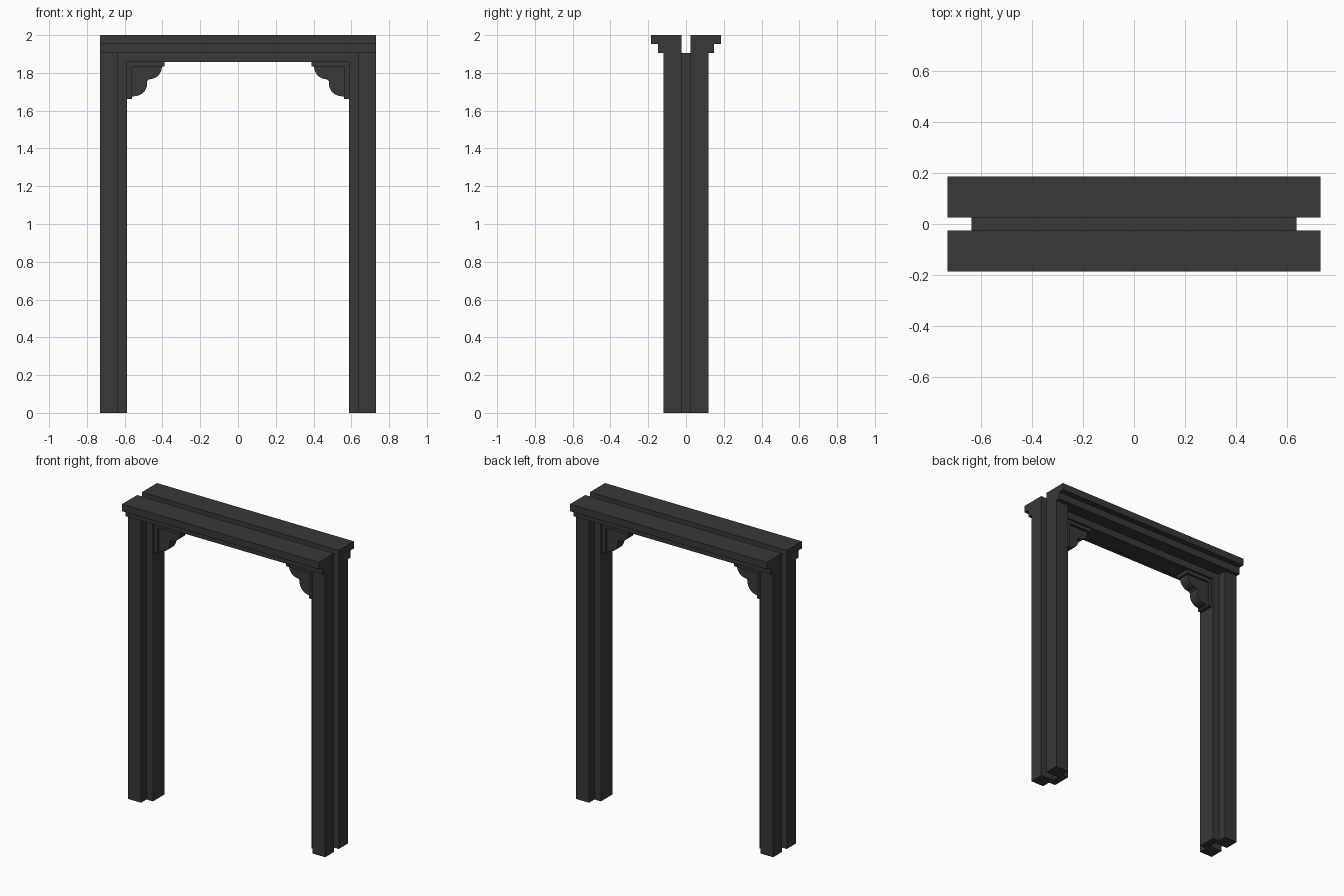
import bpy, bmesh
from math import cos, sin, pi

if "Cube" in bpy.data.objects:
    bpy.data.objects.remove(bpy.data.objects["Cube"])

dark = bpy.data.materials.new("dark_paint")
dark.diffuse_color = (0.04, 0.04, 0.04, 1)
dark.use_nodes = True
dark.node_tree.nodes["Principled BSDF"].inputs["Base Color"].default_value = dark.diffuse_color


def finish(name, bm):
    bmesh.ops.recalc_face_normals(bm, faces=bm.faces)
    mesh = bpy.data.meshes.new(name)
    bm.to_mesh(mesh)
    bm.free()
    mesh.materials.append(dark)
    obj = bpy.data.objects.new(name, mesh)
    bpy.context.collection.objects.link(obj)
    return obj


def extrude(name, points, offset):
    """Extrude a closed outline of 3D points along an offset."""
    bm = bmesh.new()
    face = bm.faces.new([bm.verts.new(p) for p in points])
    geom = bmesh.ops.extrude_face_region(bm, geom=[face])["geom"]
    verts = [v for v in geom if isinstance(v, bmesh.types.BMVert)]
    bmesh.ops.translate(bm, vec=offset, verts=verts)
    return finish(name, bm)


def xz_profile(name, outline, half_depth):
    return extrude(name, [(x, -half_depth, z) for x, z in outline], (0, 2 * half_depth, 0))


def arc(cx, cz, r, n=8):
    """Quarter round from straight below the centre to its right."""
    return [(cx + r * sin(i / n * pi / 2), cz - r * cos(i / n * pi / 2)) for i in range(n + 1)]


OUT, MID, INN = 0.73, 0.635, 0.587      # post outside, post inside, lining inside
LINTEL, LINING = 1.905, 1.858           # undersides of lintel and lining

for side, s in (("front", -1), ("back", 1)):
    # stepped lintel
    section = [(0.025, LINTEL), (0.147, LINTEL), (0.147, 1.953),
               (0.185, 1.953), (0.185, 2.0), (0.025, 2.0)]
    extrude(side + "_lintel", [(-OUT, s * y, z) for y, z in section], (2 * OUT, 0, 0))
    # posts
    for hand, h in (("left", -1), ("right", 1)):
        post = [(h * OUT, s * 0.025, 0), (h * MID, s * 0.025, 0),
                (h * MID, s * 0.12, 0), (h * OUT, s * 0.12, 0)]
        extrude(f"{side}_{hand}_post", post, (0, 0, LINTEL))

# inner lining running up, across and down between the posts
xz_profile("door_lining", [(-MID, 0), (-INN, 0), (-INN, LINING), (INN, LINING),
                           (INN, 0), (MID, 0), (MID, LINTEL), (-MID, LINTEL)], 0.062)

# corner brackets: L-shaped plate with a scalloped web
plate = [(-INN, 1.663), (-0.562, 1.663), (-0.562, 1.833), (-0.39, 1.833),
         (-0.39, LINING), (-INN, LINING)]
web = ([(-0.562, 1.676)] + arc(-0.55, 1.745, 0.069) + [(-0.481, 1.757)]
       + arc(-0.47, 1.833, 0.067) + [(-0.562, 1.833)])
for hand, h in (("left", 1), ("right", -1)):
    xz_profile(hand + "_bracket_plate", [(h * x, z) for x, z in plate], 0.05)
    xz_profile(hand + "_bracket_web", [(h * x, z) for x, z in web], 0.035)
